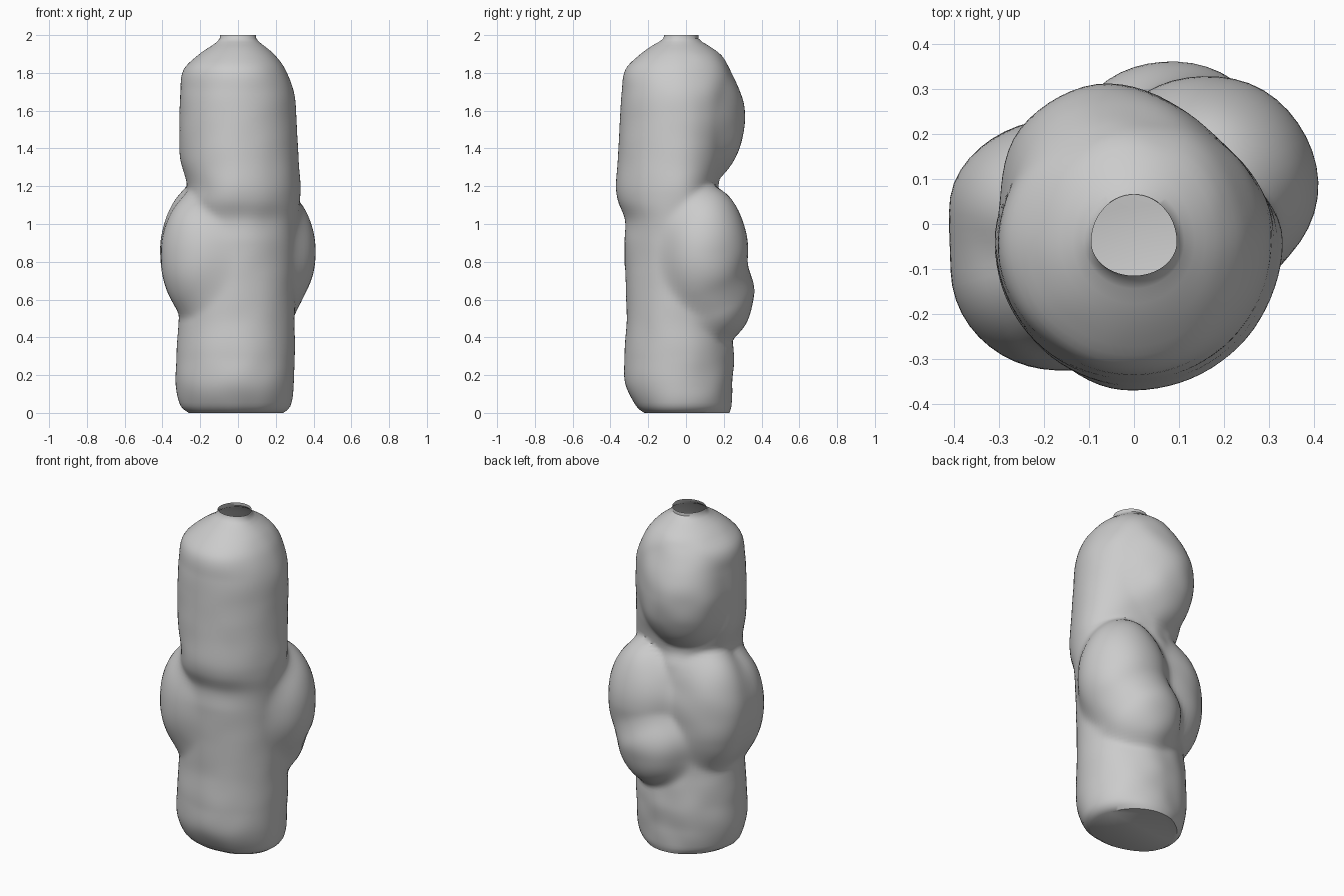
import bpy, bmesh, math
from mathutils import Vector, noise

cube = bpy.data.objects.get("Cube")
if cube:
    bpy.data.objects.remove(cube, do_unlink=True)

# Body profile: height, then reach toward -x, +x, front and back from the axis
AXIS_Y = -0.04
PROFILE = [
    (0.00, .26, .24, .18, .27), (0.03, .30, .275, .22, .28), (0.15, .33, .295, .28, .285),
    (0.30, .325, .30, .285, .295), (0.50, .315, .30, .275, .28), (0.90, .31, .31, .285, .28),
    (1.02, .295, .32, .283, .26), (1.12, .28, .328, .32, .235), (1.20, .27, .33, .33, .21),
    (1.35, .305, .32, .32, .245), (1.55, .31, .31, .31, .28), (1.70, .305, .295, .30, .29),
    (1.82, .285, .25, .28, .27), (1.90, .205, .19, .20, .22), (1.95, .13, .13, .13, .15),
    (1.975, .10, .10, .085, .11), (2.00, .095, .095, .075, .105),
]
# Rounded bulges: centre and radii
LOBES = [
    ((-.17, -.10, .83), (.24, .225, .36)),   # right side, front half
    ((-.17, .03, .85), (.24, .205, .38)),    # right side, rear half
    ((.16, .09, .85), (.25, .24, .36)),      # left side, upper
    ((.08, .13, .63), (.24, .23, .27)),      # left side, lower
    ((-.05, .10, 1.55), (.24, .21, .32)),    # upper back
]
SIDES, RINGS = 80, 110


def reaches(z):
    """Smoothly interpolate the four body reaches at a height."""
    i = max(j for j in range(len(PROFILE) - 1) if PROFILE[j][0] <= z)
    p0, p1 = PROFILE[max(i - 1, 0)], PROFILE[i]
    p2, p3 = PROFILE[i + 1], PROFILE[min(i + 2, len(PROFILE) - 1)]
    h = p2[0] - p1[0]
    t = (z - p1[0]) / h
    out = []
    for c in range(1, 5):
        m1 = (p2[c] - p0[c]) / (p2[0] - p0[0]) * h
        m2 = (p3[c] - p1[c]) / (p3[0] - p1[0]) * h
        out.append((2*t**3 - 3*t**2 + 1) * p1[c] + (t**3 - 2*t**2 + t) * m1
                   + (3*t**2 - 2*t**3) * p2[c] + (t**3 - t**2) * m2)
    return out


def lobe_reach(lobe, dx, dy, z):
    """Distance from the axis to the far side of a bulge."""
    (cx, cy, cz), (a, b, c) = lobe
    s = 1 - ((z - cz) / c) ** 2
    if s <= 0:
        return 0
    ox, oy, ux, uy = -cx / a, (AXIS_Y - cy) / b, dx / a, dy / b
    qa, qb, qc = ux*ux + uy*uy, ox*ux + oy*uy, ox*ox + oy*oy - s
    disc = qb*qb - qa*qc
    return max((-qb + math.sqrt(disc)) / qa, 0) if disc > 0 else 0


def soft_max(a, b, k=0.05):
    h = max(k - abs(a - b), 0) / k
    return max(a, b) + h * h * k / 4


def surface_point(angle, z):
    dx, dy = math.cos(angle), math.sin(angle)
    left, right, front, back = reaches(z)
    rx = right if dx > 0 else left
    ry = back if dy > 0 else front
    r = 1 / math.hypot(dx / rx, dy / ry)
    for lobe in LOBES:
        r = soft_max(r, lobe_reach(lobe, dx, dy, z))
    # Hand-worked lumps, stronger on the back
    if z < 1.9:
        lump = noise.noise(Vector((dx * 2, dy * 2, z * 7)))
        r += lump * (0.003 + 0.005 * max(dy, 0))
    return (r * dx, AXIS_Y + r * dy, z)


# Body shell: flat base, open neck
bm = bmesh.new()
rings = []
for i in range(RINGS + 1):
    z = 2 * i / RINGS
    rings.append([bm.verts.new(surface_point(math.tau * j / SIDES, z)) for j in range(SIDES)])
for low, high in zip(rings, rings[1:]):
    for j in range(SIDES):
        k = (j + 1) % SIDES
        bm.faces.new((low[j], low[k], high[k], high[j]))
bm.faces.new(rings[0][::-1])
mesh = bpy.data.meshes.new("lumpy_body")
bm.to_mesh(mesh)
bm.free()
body = bpy.data.objects.new("lumpy_body", mesh)
bpy.context.collection.objects.link(body)

# Plain grey clay
clay = bpy.data.materials.new("grey_clay")
clay.use_nodes = True
GREY = (0.6, 0.6, 0.6, 1)
clay.diffuse_color = GREY
clay.node_tree.nodes["Principled BSDF"].inputs["Base Color"].default_value = GREY
mesh.materials.append(clay)

bpy.ops.object.select_all(action='DESELECT')
body.select_set(True)
bpy.context.view_layer.objects.active = body
bpy.ops.object.shade_smooth_by_angle(angle=math.radians(40))
